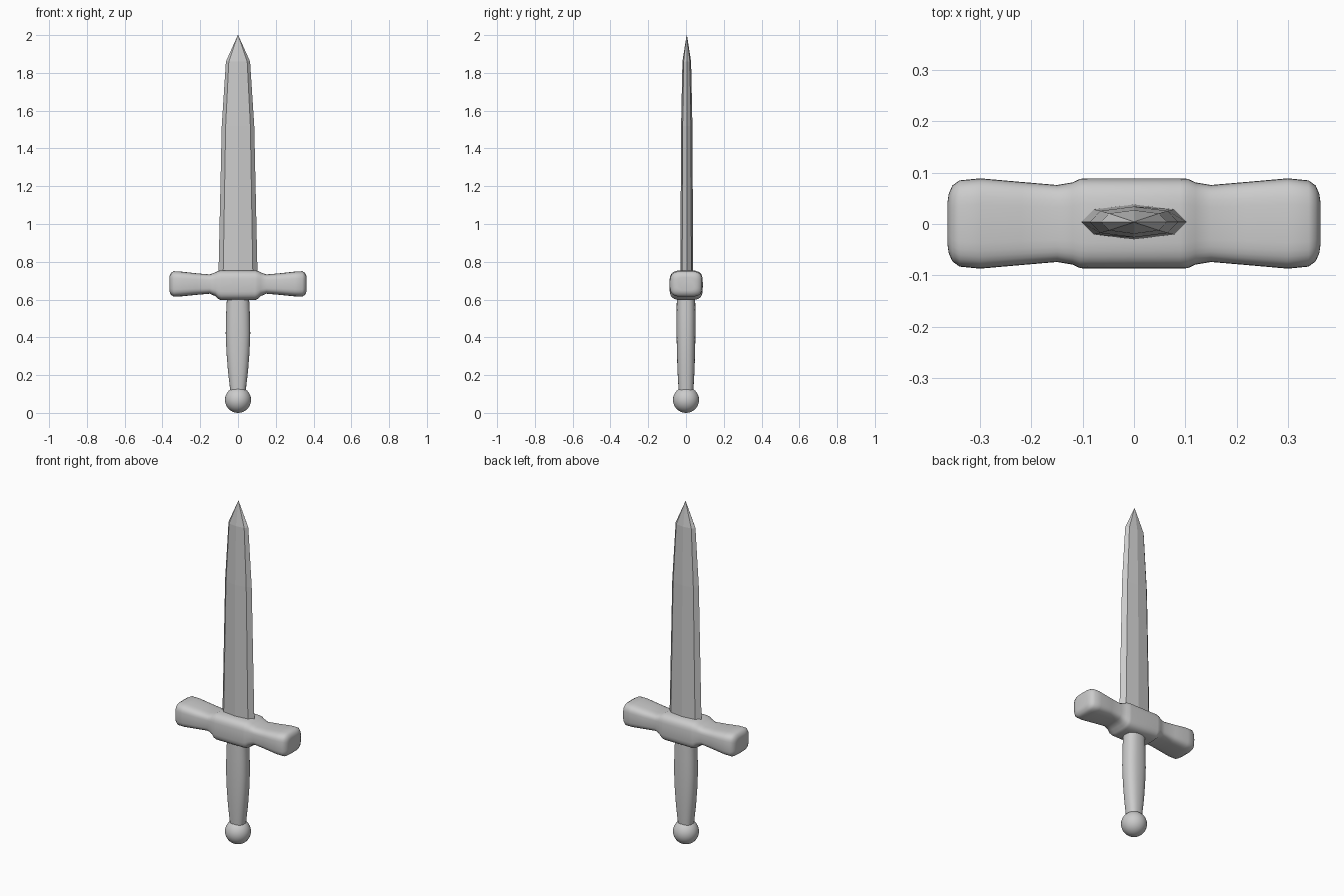
import bpy, bmesh
from math import sin, cos, tau, radians, copysign

if "Cube" in bpy.data.objects:
    bpy.data.objects.remove(bpy.data.objects["Cube"])


def loft(name, rings, angle):
    """Skin a closed tube through equal-length rings of points and cap both ends."""
    bm = bmesh.new()
    loops = [[bm.verts.new(p) for p in ring] for ring in rings]
    n = len(loops[0])
    for a, b in zip(loops, loops[1:]):
        for i in range(n):
            j = (i + 1) % n
            bm.faces.new((a[i], a[j], b[j], b[i]))
    bm.faces.new(loops[0][::-1])
    bm.faces.new(loops[-1])
    bmesh.ops.recalc_face_normals(bm, faces=bm.faces)
    mesh = bpy.data.meshes.new(name)
    bm.to_mesh(mesh)
    bm.free()
    obj = bpy.data.objects.new(name, mesh)
    bpy.context.collection.objects.link(obj)
    if angle:
        bpy.ops.object.select_all(action='DESELECT')
        obj.select_set(True)
        bpy.context.view_layer.objects.active = obj
        bpy.ops.object.shade_smooth_by_angle(angle=radians(angle))
    return obj


def oval(a, b, power=2, n=32):
    """Superellipse outline; a higher power gives a squarer shape."""
    def p(v):
        return copysign(abs(v) ** (2 / power), v)
    return [(a * p(cos(tau * i / n)), b * p(sin(tau * i / n))) for i in range(n)]


# blade: eight-sided faceted section, (z, half width, half depth)
section = [(1, 0), (.76, .72), (0, 1), (-.76, .72), (-1, 0), (-.76, -.72), (0, -1), (.76, -.72)]
stations = [(.66, .105, .034), (.75, .103, .034), (1.52, .086, .030),
            (1.86, .064, .023), (2.0, .001, .001)]
loft("blade", [[(x * w, .004 + y * d, z) for x, y in section] for z, w, d in stations], 0)

# crossguard: (x, half depth, bottom z, top z), mirrored to both sides
half = [(.0, .088, .597, .755), (.09, .088, .597, .755), (.105, .087, .603, .752),
        (.12, .080, .618, .744), (.15, .075, .631, .733), (.22, .081, .625, .739),
        (.30, .088, .617, .748), (.34, .084, .615, .750), (.354, .074, .624, .742),
        (.361, .058, .638, .728), (.363, .045, .648, .718)]
sides = [(-x, d, lo, hi) for x, d, lo, hi in half[:0:-1]] + half
loft("crossguard", [[(x, .001 + y, (lo + hi) / 2 + z) for y, z in oval(d, (hi - lo) / 2, 3.8)]
                    for x, d, lo, hi in sides], 50)

# grip: swelling oval handle, (z, half width, half depth)
grip = [(.10, .040, .038), (.135, .043, .040), (.22, .053, .045), (.32, .061, .048),
        (.42, .065, .050), (.52, .063, .050), (.64, .057, .048)]
loft("grip", [[(x, y, z) for x, y in oval(w, d, 2.4)] for z, w, d in grip], 40)

# pommel ball
bpy.ops.mesh.primitive_uv_sphere_add(segments=32, ring_count=16, radius=.069, location=(0, 0, .069))
bpy.context.object.name = "pommel"
bpy.ops.object.shade_smooth()
